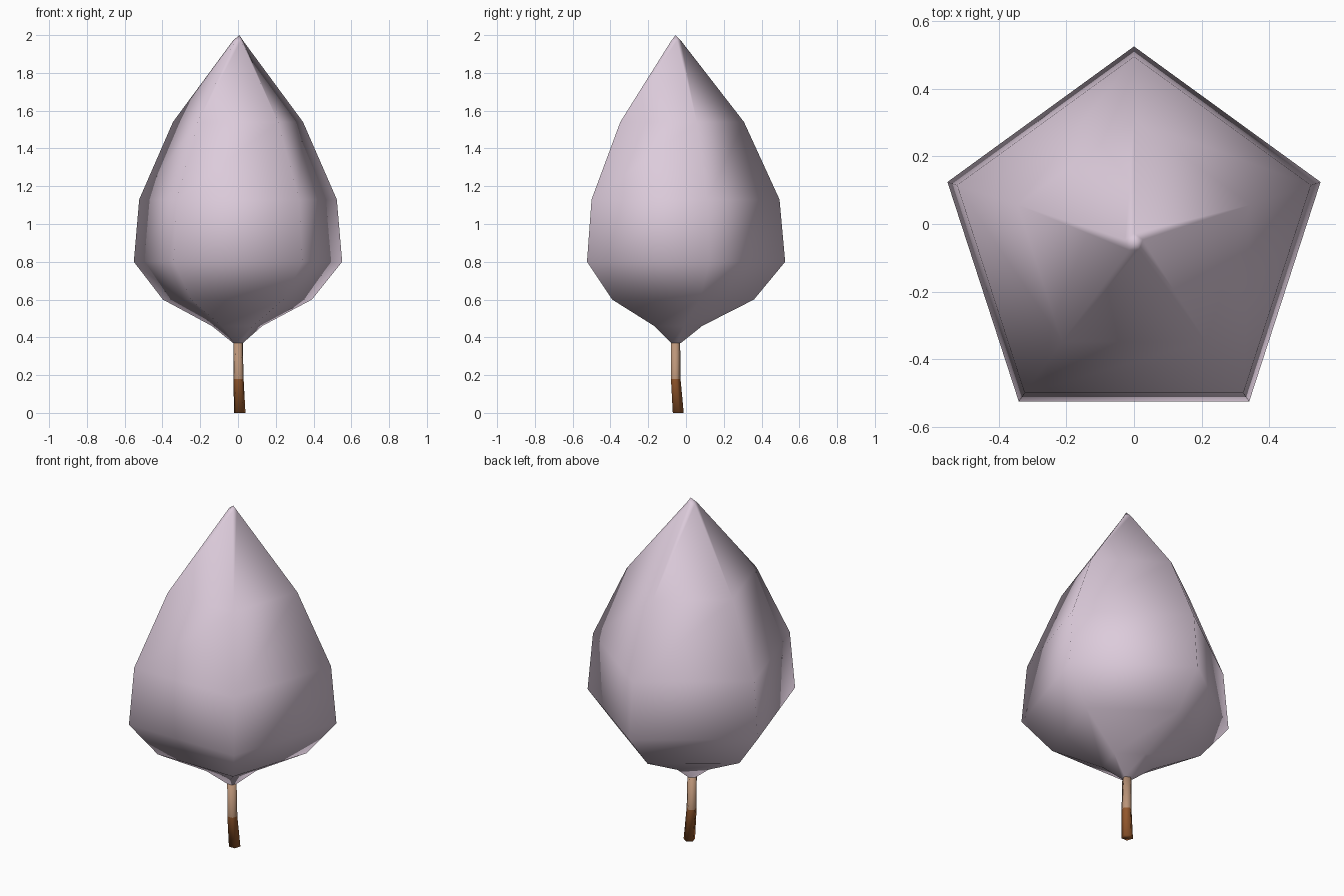
import bpy, bmesh, math

if "Cube" in bpy.data.objects:
    bpy.data.objects.remove(bpy.data.objects["Cube"])

SIDES = 5


def material(name, rgb):
    m = bpy.data.materials.new(name)
    m.diffuse_color = (*rgb, 1)
    m.use_nodes = True
    m.node_tree.nodes["Principled BSDF"].inputs["Base Color"].default_value = m.diffuse_color
    return m


def loft(name, rings, mats, mat_rule, apex=None):
    """Skin pentagon rings (x, y, z, radius); close ends with a cap or apex point."""
    bm = bmesh.new()
    loops = []
    for x, y, z, r in rings:
        loop = []
        for i in range(SIDES):
            a = math.pi / 2 + i * math.tau / SIDES
            loop.append(bm.verts.new((x + r * math.cos(a), y + r * math.sin(a), z)))
        loops.append(loop)
    for lo, hi in zip(loops, loops[1:]):
        for i in range(SIDES):
            j = (i + 1) % SIDES
            bm.faces.new((lo[i], lo[j], hi[j], hi[i]))
    bm.faces.new(loops[0][::-1])
    if apex:
        tip = bm.verts.new(apex)
        for i in range(SIDES):
            bm.faces.new((loops[-1][i], loops[-1][(i + 1) % SIDES], tip))
    else:
        bm.faces.new(loops[-1])
    bmesh.ops.recalc_face_normals(bm, faces=bm.faces[:])
    for f in bm.faces:
        f.smooth = True
        f.material_index = mat_rule(f.calc_center_median().z)
    me = bpy.data.meshes.new(name)
    bm.to_mesh(me)
    bm.free()
    for m in mats:
        me.materials.append(m)
    ob = bpy.data.objects.new(name, me)
    bpy.context.collection.objects.link(ob)
    return ob


pink = material("pale_pink_foliage", (0.72, 0.60, 0.71))
brown = material("dark_bark", (0.29, 0.095, 0.025))
tan = material("light_bark", (0.50, 0.30, 0.19))

# Foliage: teardrop crown with five sides
CY = -0.055
loft("foliage",
     [(0, CY, 0.37, 0.028), (-0.005, CY, 0.46, 0.14), (-0.003, CY, 0.60, 0.415),
      (0, CY, 0.80, 0.58), (0, CY, 1.13, 0.55), (0, CY, 1.54, 0.362),
      (0, CY, 1.972, 0.027)],
     [pink], lambda z: 0, apex=(0.008, CY, 2.0))

# Trunk: slightly bent, dark at the foot and light above
loft("trunk",
     [(0.009, -0.044, 0.0, 0.032), (0.003, -0.057, 0.18, 0.028),
      (0, -0.057, 0.39, 0.026)],
     [brown, tan], lambda z: 1 if z > 0.18 else 0)
